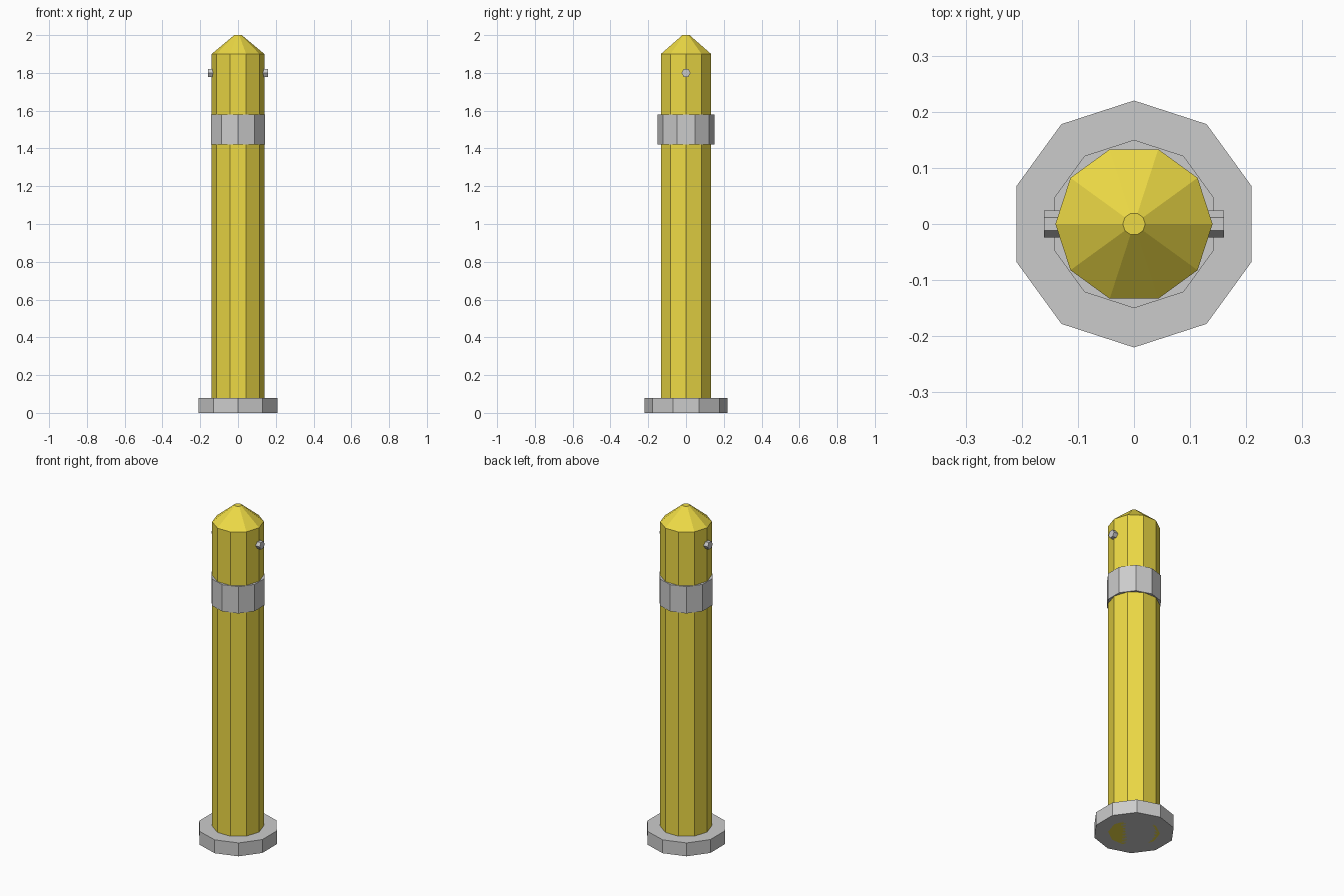
import bpy
import bmesh
from math import pi, cos, sin

if "Cube" in bpy.data.objects:
    bpy.data.objects.remove(bpy.data.objects["Cube"])

yellow = bpy.data.materials.new("yellow_paint")
yellow.diffuse_color = (0.85, 0.7, 0.06, 1)
yellow.use_nodes = True
yellow.node_tree.nodes["Principled BSDF"].inputs["Base Color"].default_value = yellow.diffuse_color


def prism(name, rings, sides, phase=0.0, mat=None):
    """Faceted solid of (radius, height) rings stacked up the z axis."""
    bm = bmesh.new()
    loops = [[bm.verts.new((r * cos(phase + 2 * pi * i / sides),
                            r * sin(phase + 2 * pi * i / sides), z))
              for i in range(sides)] for r, z in rings]
    bm.faces.new(loops[0][::-1])
    bm.faces.new(loops[-1])
    for low, high in zip(loops, loops[1:]):
        for i in range(sides):
            j = (i + 1) % sides
            bm.faces.new((low[i], low[j], high[j], high[i]))
    mesh = bpy.data.meshes.new(name)
    bm.to_mesh(mesh)
    bm.free()
    obj = bpy.data.objects.new(name, mesh)
    bpy.context.collection.objects.link(obj)
    if mat:
        mesh.materials.append(mat)
    return obj


# Yellow post and its tapered cap
prism("post", [(0.14, 0), (0.14, 1.9)], 10, mat=yellow)
prism("cap", [(0.14, 1.9), (0.02, 2.0)], 10, mat=yellow)

# Grey base plate and collar, turned so a corner points along y
prism("base_plate", [(0.22, 0), (0.22, 0.08)], 10, pi / 2)
prism("collar", [(0.15, 1.42), (0.15, 1.58)], 10, pi / 2)

# Hexagonal cross pin through the post, along x
pin = prism("cross_pin", [(0.024, -0.16), (0.024, 0.16)], 6, pi / 2)
pin.rotation_euler = (0, pi / 2, 0)
pin.location = (0, 0, 1.8)
